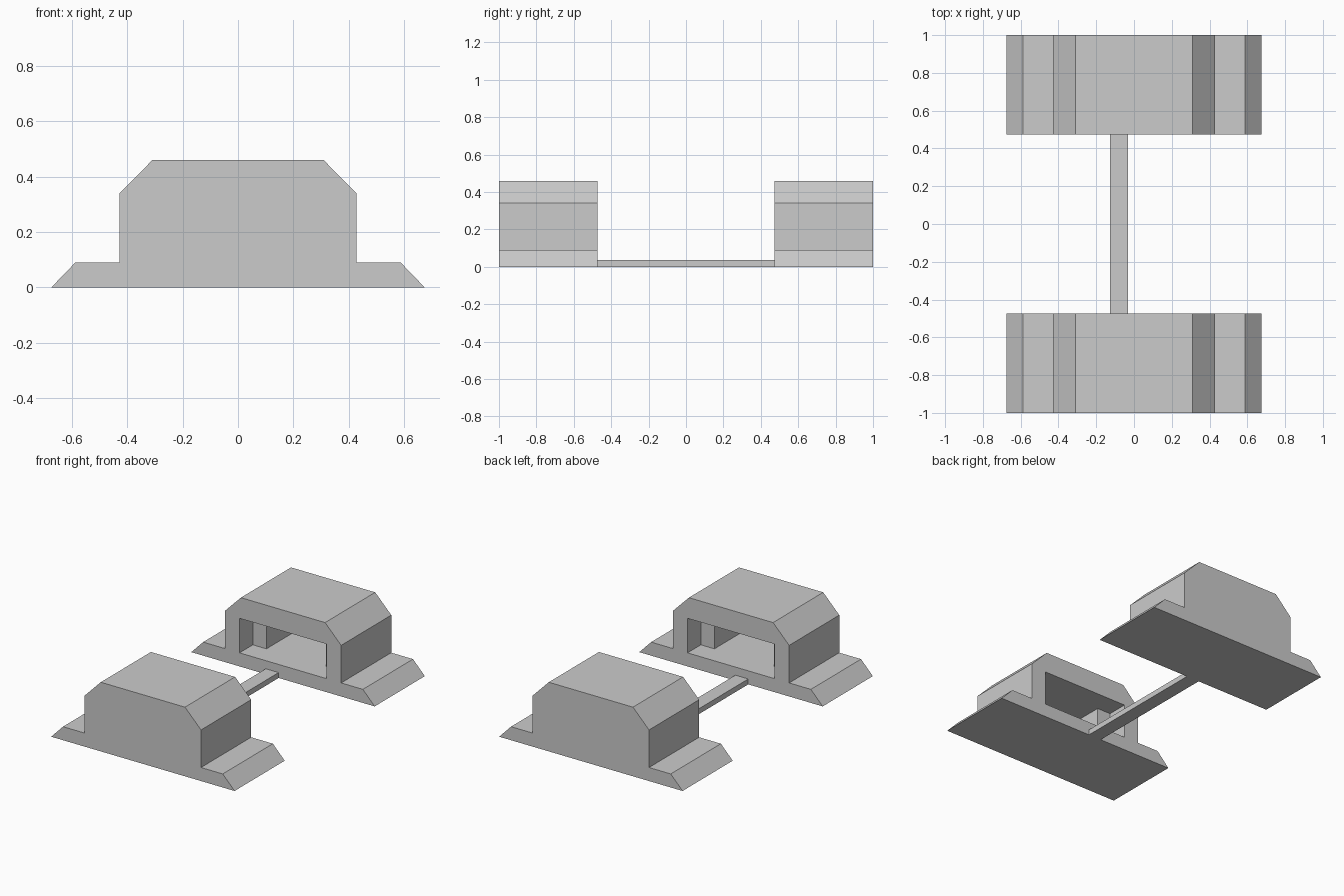
import bpy
import bmesh

if "Cube" in bpy.data.objects:
    bpy.data.objects.remove(bpy.data.objects["Cube"])

grey = bpy.data.materials.new("light grey")
grey.diffuse_color = (0.6, 0.6, 0.6, 1)
grey.use_nodes = True
grey.node_tree.nodes["Principled BSDF"].inputs["Base Color"].default_value = grey.diffuse_color


def prism(name, outline, place, start, end):
    """Extrude a closed outline between two levels; place maps (a, b, level) to a point."""
    bm = bmesh.new()
    rings = [[bm.verts.new(place(a, b, level)) for a, b in outline] for level in (start, end)]
    for ring in rings:
        bm.faces.new(ring)
    n = len(outline)
    for i in range(n):
        j = (i + 1) % n
        bm.faces.new((rings[0][i], rings[0][j], rings[1][j], rings[1][i]))
    bmesh.ops.recalc_face_normals(bm, faces=bm.faces)
    mesh = bpy.data.meshes.new(name)
    bm.to_mesh(mesh)
    bm.free()
    mesh.materials.append(grey)
    obj = bpy.data.objects.new(name, mesh)
    bpy.context.collection.objects.link(obj)
    return obj


def mirrored(half):
    """Complete a right-hand outline with its left-hand half."""
    return half + [(-a, b) for a, b in reversed(half)]


# Bunker cross-section: sloped footing, upright walls, chamfered roof
shell = mirrored([(0.675, 0.0), (0.588, 0.09), (0.428, 0.09), (0.428, 0.34), (0.31, 0.46)])
# Room plan: wide mouth, narrower between the two inner piers
room = mirrored([(0.32, -0.1), (0.32, 0.14), (0.22, 0.14), (0.22, 0.425)])

for side, label in ((-1, "front"), (1, "back")):
    bunker = prism(label + "_bunker", shell, lambda x, z, y: (x, y, z),
                   side * 0.473, side * 1.0)
    cutter = prism(label + "_room_cutter", room,
                   lambda x, d, z: (x, side * (0.473 + d), z), 0.09, 0.32)
    cutter.hide_render = True
    cutter.hide_viewport = True
    cut = bunker.modifiers.new("room", 'BOOLEAN')
    cut.operation = 'DIFFERENCE'
    cut.solver = 'EXACT'
    cut.object = cutter

# Narrow walkway joining the bunkers
prism("walkway", [(-0.127, 0.0), (-0.032, 0.0), (-0.032, 0.036), (-0.127, 0.036)],
      lambda x, z, y: (x, y, z), -0.473, 0.473)
